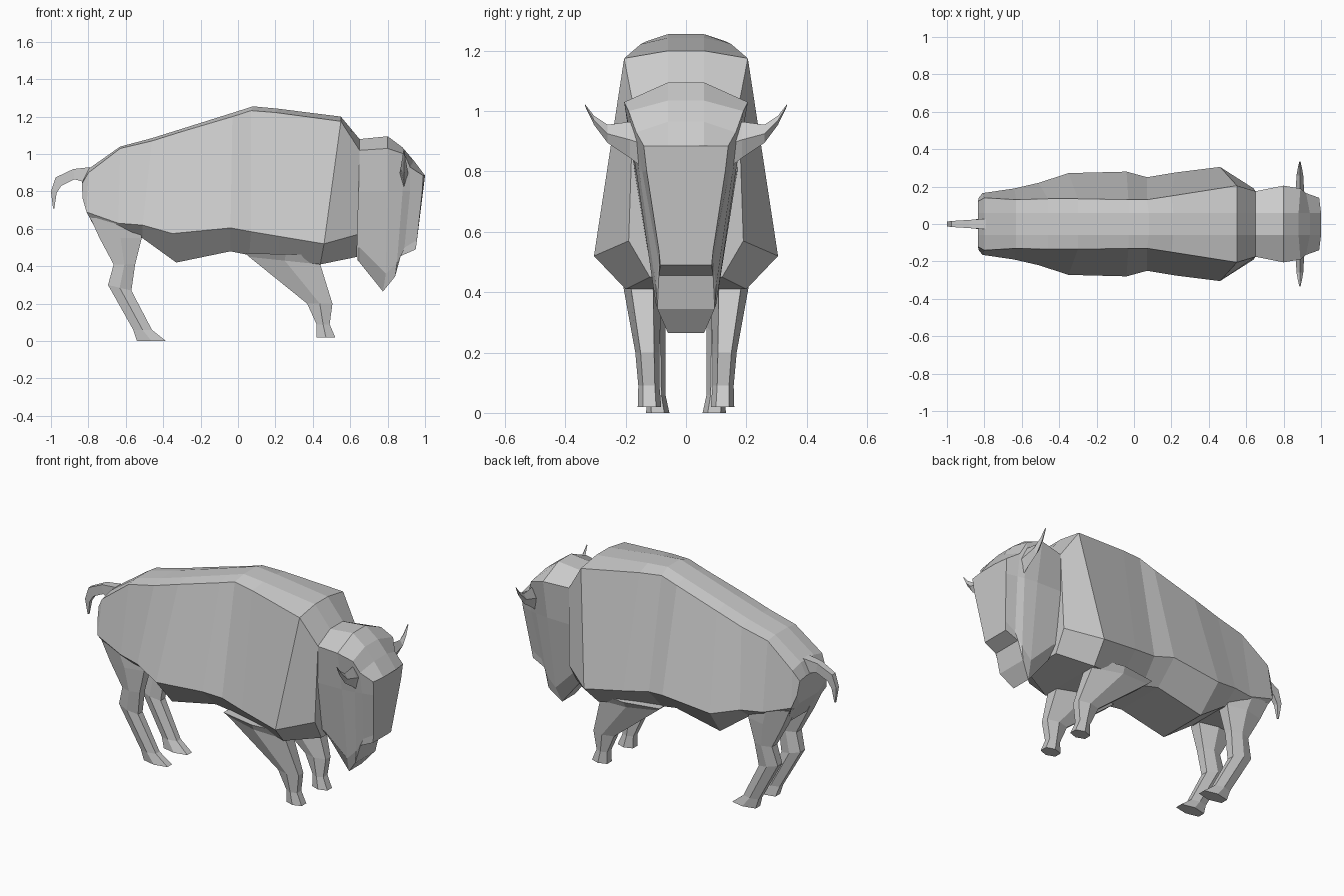
import bpy, bmesh

def loft(name, rings):
    """Skin closed rings of equal length and cap both ends."""
    bm = bmesh.new()
    vs = [[bm.verts.new(p) for p in r] for r in rings]
    n = len(rings[0])
    for a, b in zip(vs, vs[1:]):
        for i in range(n):
            j = (i + 1) % n
            bm.faces.new((a[i], a[j], b[j], b[i]))
    bm.faces.new(vs[0][::-1])
    bm.faces.new(vs[-1])
    bmesh.ops.recalc_face_normals(bm, faces=bm.faces)
    me = bpy.data.meshes.new(name)
    bm.to_mesh(me)
    bm.free()
    ob = bpy.data.objects.new(name, me)
    bpy.context.collection.objects.link(ob)
    return ob

def mirrored(half):
    """Complete a half section (y > 0, top to bottom) across y = 0."""
    return half + [(x, -y, z) for x, y, z in reversed(half)]

def leg(name, stations, side):
    """Six-sided leg; station = back x, z, front x, z, inner y, outer y."""
    rings = []
    for x0, z0, x1, z1, y0, y1 in stations:
        ym, h = (y0 + y1) / 2, (y1 - y0) * 0.28
        xm, zm = (x0 + x1) / 2, (z0 + z1) / 2
        rings.append([(x, y * side, z) for x, y, z in (
            (x0, ym - h, z0), (xm, y0, zm), (x1, ym - h, z1),
            (x1, ym + h, z1), (xm, y1, zm), (x0, ym + h, z0))])
    loft(name, rings)

# Body: ridge x,z | upper edge x,y,z | flank x,y,z | belly edge x,y,z
body = [
    (-.835, .85, -.835, .12, .84, -.83, .14, .76, -.81, .09, .69),
    (-.80, .92, -.80, .14, .90, -.81, .165, .69, -.74, .10, .56),
    (-.63, 1.04, -.63, .13, 1.03, -.64, .19, .63, -.63, .11, .55),
    (-.46, 1.085, -.46, .135, 1.07, -.51, .22, .62, -.51, .13, .55),
    (-.30, 1.135, -.30, .135, 1.12, -.35, .272, .575, -.33, .15, .42),
    (-.03, 1.22, -.03, .13, 1.20, -.04, .28, .605, -.04, .15, .48),
    (.08, 1.255, .07, .13, 1.232, .07, .25, .585, .06, .14, .46),
    (.21, 1.243, .20, .15, 1.222, .22, .275, .56, .22, .16, .44),
    (.55, 1.20, .55, .205, 1.175, .46, .305, .52, .44, .20, .41),
    (.65, 1.08, .65, .175, 1.02, .64, .19, .57, .635, .12, .45),
]
loft("body", [mirrored([(s[0], .06, s[1]), s[2:5], s[5:8], s[8:11], (s[8], .05, s[10])])
              for s in body])

# Head with beard, lofted from neck to forehead
head = [
    [(.63, .06, 1.07), (.64, .17, 1.01), (.64, .17, .80), (.64, .12, .50), (.64, .06, .43)],
    [(.65, .06, 1.08), (.65, .175, 1.02), (.65, .17, .80), (.65, .12, .50), (.65, .06, .42)],
    [(.80, .06, 1.095), (.80, .205, 1.03), (.80, .165, .80), (.79, .10, .36), (.775, .06, .265)],
    [(.88, .06, 1.035), (.89, .19, 1.00), (.88, .155, .80), (.85, .10, .42), (.84, .095, .345)],
    [(.94, .06, .965), (.92, .165, .93), (.92, .145, .80), (.89, .09, .50), (.87, .09, .455)],
    [(1.0, .06, .885), (.99, .14, .885), (.985, .13, .80), (.957, .09, .54), (.95, .085, .49)],
]
loft("head", [mirrored(h) for h in head])

front_leg = [
    (.04, .47, .47, .46, .07, .23), (.06, .45, .44, .41, .08, .21),
    (.37, .20, .505, .20, .088, .168), (.42, .09, .49, .09, .088, .158),
    (.42, .02, .52, .02, .082, .16),
]
hind_leg = [
    (-.79, .66, -.53, .64, .05, .185), (-.74, .55, -.515, .55, .055, .175),
    (-.665, .41, -.55, .41, .07, .16), (-.695, .30, -.57, .27, .068, .145),
    (-.56, .06, -.46, .06, .068, .13), (-.54, 0, -.385, 0, .055, .132),
]

for side, label in ((1, "left"), (-1, "right")):
    leg("front_leg_" + label, front_leg, side)
    leg("hind_leg_" + label, hind_leg, side)
    # Horn: y, lower z, upper z, half thickness, with the tip turned up
    horn = [(.14, .81, .97, .024), (.185, .845, .965, .022), (.26, .895, .955, .018),
            (.305, .955, .985, .010), (.334, 1.015, 1.022, .003)]
    loft("horn_" + label, [[(.887, y * side, z1), (.887 + t, y * side, (z0 + z1) / 2),
                            (.887, y * side, z0), (.887 - t, y * side, (z0 + z1) / 2)]
                           for y, z0, z1, t in horn])

# Tail: upper x,z | lower x,z | half width
tail = [(-.79, .93, -.82, .85, .028), (-.88, .92, -.875, .865, .022),
        (-.975, .875, -.945, .83, .016), (-1.0, .80, -.97, .79, .013),
        (-.989, .71, -.982, .71, .005)]
loft("tail", [[(a, w, b), (c, w, d), (c, -w, d), (a, -w, b)] for a, b, c, d, w in tail])
